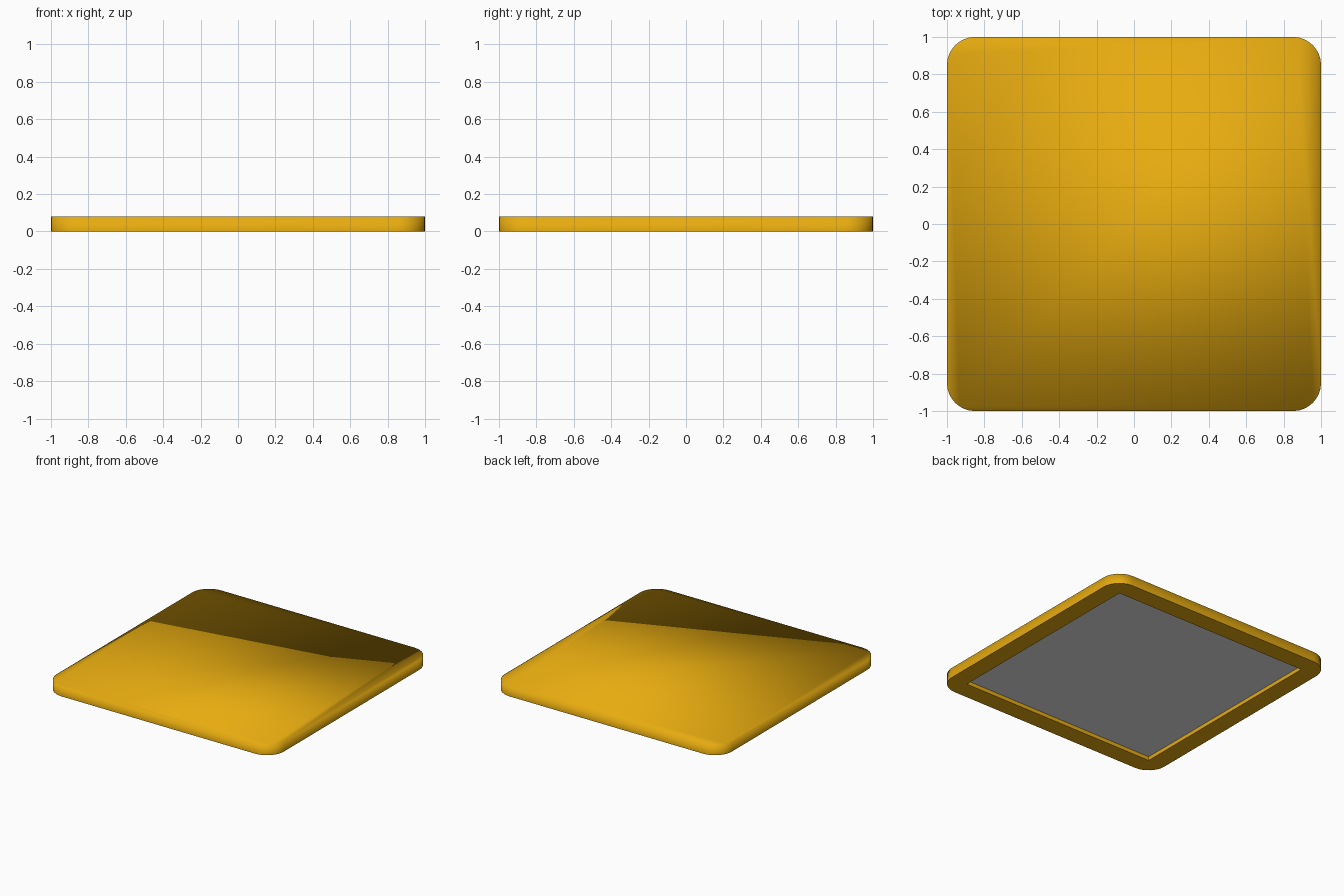
import bpy, bmesh, math

if "Cube" in bpy.data.objects:
    bpy.data.objects.remove(bpy.data.objects["Cube"])

H, R, SEG = 0.08, 0.15, 8      # slab height, corner radius, corner segments
IN, DEPTH = 0.855, 0.03        # underside recess half-width and depth


def material(name, rgb):
    m = bpy.data.materials.new(name)
    m.diffuse_color = (*rgb, 1)
    m.use_nodes = True
    m.node_tree.nodes["Principled BSDF"].inputs["Base Color"].default_value = m.diffuse_color
    return m


def make_object(name, bm, mat):
    me = bpy.data.meshes.new(name)
    bm.to_mesh(me)
    bm.free()
    me.materials.append(mat)
    ob = bpy.data.objects.new(name, me)
    bpy.context.collection.objects.link(ob)
    return ob


gold = material("golden yellow", (0.80, 0.41, 0.005))
white = material("light grey", (0.8, 0.8, 0.8))

# Rounded square slab with a square recess underneath
outline = []
for q in range(4):
    mid = math.radians(45 + 90 * q)
    cx, cy = math.copysign(1 - R, math.cos(mid)), math.copysign(1 - R, math.sin(mid))
    for i in range(SEG + 1):
        a = math.radians(90 * (q + i / SEG))
        outline.append((cx + R * math.cos(a), cy + R * math.sin(a)))
square = [(IN, IN), (-IN, IN), (-IN, -IN), (IN, -IN)]

bm = bmesh.new()
ring = lambda pts, z: [bm.verts.new((x, y, z)) for x, y in pts]
top, low = ring(outline, H), ring(outline, 0)
rim, deep = ring(square, 0), ring(square, DEPTH)
n = len(outline)
smooth = [bm.faces.new(top)]
for i in range(n):
    j = (i + 1) % n
    smooth.append(bm.faces.new((low[i], low[j], top[j], top[i])))
for i in range(4):
    j = (i + 1) % 4
    bm.faces.new((rim[j], rim[i], deep[i], deep[j]))
    # underside frame: one corner fan and one straight strip per quarter
    c = low[i * (SEG + 1):(i + 1) * (SEG + 1)]
    for a, b in zip(c, c[1:]):
        bm.faces.new((b, a, rim[i]))
    bm.faces.new((low[j * (SEG + 1)], c[-1], rim[i], rim[j]))
# soft top edge, crisp underside
for f in smooth:
    f.smooth = True
for i in range(n):
    bm.edges.get((low[i], low[(i + 1) % n])).smooth = False
make_object("slab", bm, gold)

# Panel closing the recess, facing down
bm = bmesh.new()
bm.faces.new([bm.verts.new((x, y, DEPTH)) for x, y in reversed(square)])
make_object("underside_panel", bm, white)
